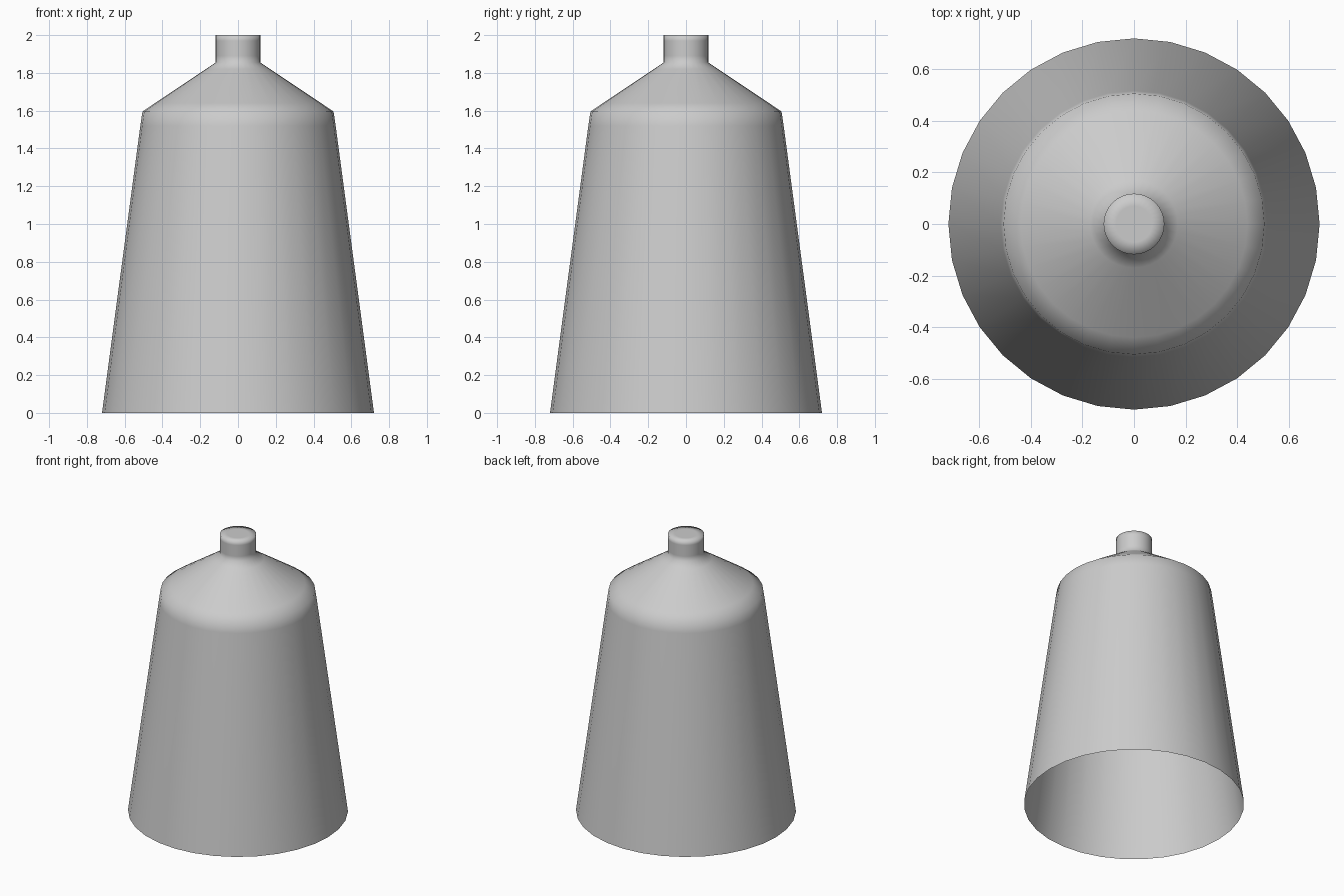
import bpy
import bmesh
import math

SIDES = 32

# Remove the default object
cube = bpy.data.objects.get("Cube")
if cube:
    bpy.data.objects.remove(cube, do_unlink=True)

# Plain grey material
grey = bpy.data.materials.new("light_grey")
grey.use_nodes = True
colour = (0.6, 0.6, 0.6, 1)
grey.diffuse_color = colour
grey.node_tree.nodes["Principled BSDF"].inputs["Base Color"].default_value = colour


def ring(bm, radius, z):
    """One horizontal loop of vertices."""
    steps = [2 * math.pi * i / SIDES for i in range(SIDES)]
    return [bm.verts.new((radius * math.cos(a), radius * math.sin(a), z)) for a in steps]


def lathe(name, profile):
    """Spin a bottom-to-top profile into an open shell, closed at the top."""
    bm = bmesh.new()
    loops = [ring(bm, r, z) for r, z in profile]
    for low, high in zip(loops, loops[1:]):
        for i in range(SIDES):
            j = (i + 1) % SIDES
            bm.faces.new((low[i], low[j], high[j], high[i]))
    bm.faces.new(loops[-1])
    for face in bm.faces:
        face.smooth = True
    mesh = bpy.data.meshes.new(name)
    bm.to_mesh(mesh)
    bm.free()
    mesh.materials.append(grey)
    obj = bpy.data.objects.new(name, mesh)
    bpy.context.collection.objects.link(obj)
    return obj


# Tapered wall, sloping shoulder and short neck, open underneath
lathe("bell_shell", [
    (0.72, 0),        # open rim
    (0.517, 1.52),    # support loop below the shoulder
    (0.506, 1.595),   # shoulder edge
    (0.44, 1.64),     # support loop above the shoulder
    (0.17, 1.82),     # support loop below the neck
    (0.118, 1.855),   # neck base
    (0.118, 1.89),
    (0.118, 1.97),
    (0.118, 2),       # neck top edge
    (0.07, 2),        # flat cap
])
